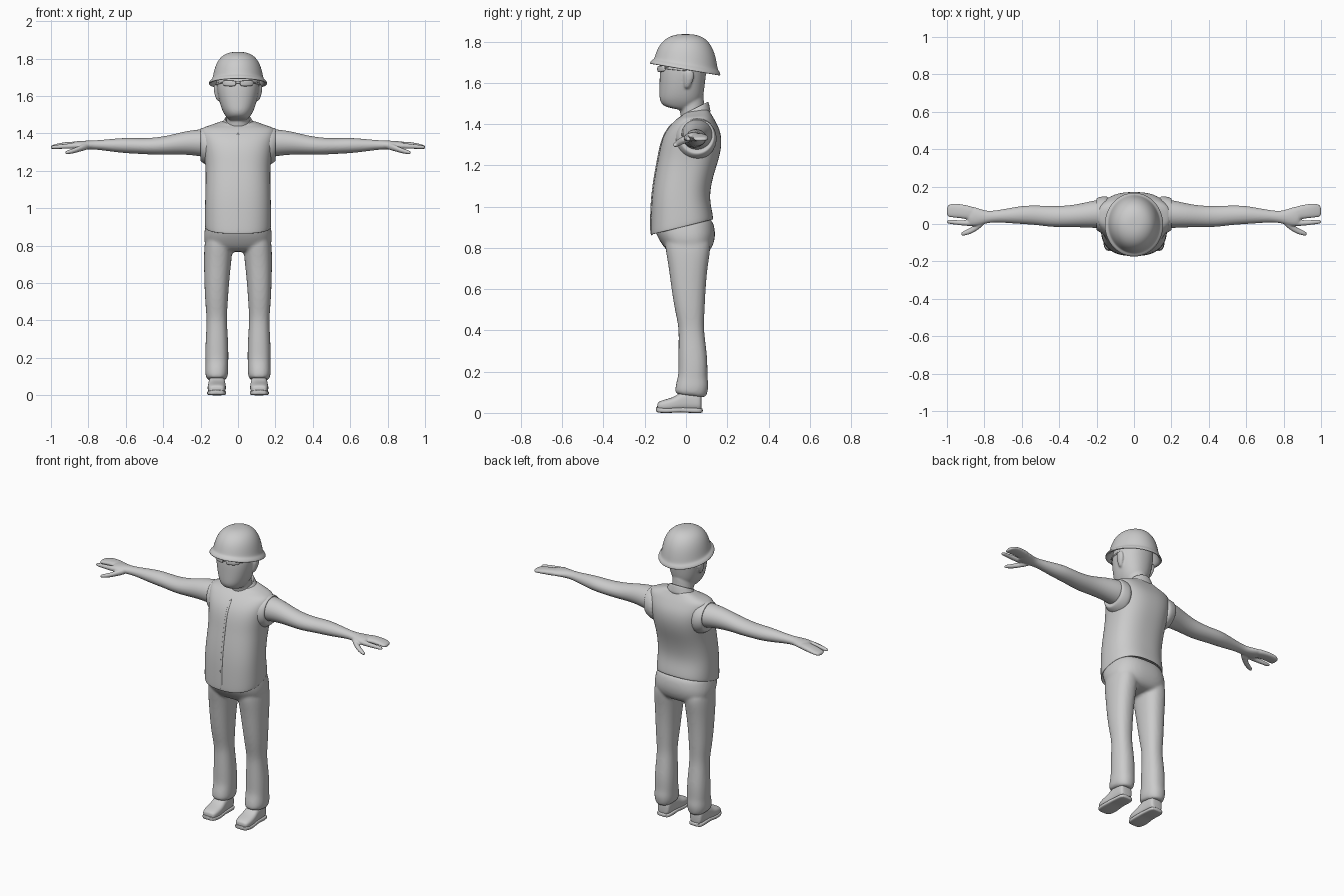
import bpy, bmesh
from math import cos, sin, pi


def se(t, p):
    """Superellipse coordinates for angle t."""
    c, s = cos(t), sin(t)
    return (abs(c) ** (2 / p) * (1 if c > 0 else -1),
            abs(s) ** (2 / p) * (1 if s > 0 else -1))


def loft(name, axis, rings, p=2.0, side=1, n=24, sub=2):
    """Loft rings of (position, centre a, centre b, radius a, radius b, tilt)."""
    bm = bmesh.new()
    loops = []
    for r in rings:
        pos, ca, cb, ra, rb = r[:5]
        tilt = r[5] if len(r) > 5 else 0
        loop = []
        for i in range(n):
            u, v = se(2 * pi * (i + 0.5) / n, p)
            a, b, h = ca + ra * u, cb + rb * v, pos + tilt * rb * v
            x, y, z = {'X': (h, a, b), 'Y': (a, h, b), 'Z': (a, b, h)}[axis]
            loop.append(bm.verts.new((x * side, y, z)))
        loops.append(loop)
    for l0, l1 in zip(loops, loops[1:]):
        for i in range(n):
            j = (i + 1) % n
            bm.faces.new((l0[i], l0[j], l1[j], l1[i]))
    bm.faces.new(loops[0])
    bm.faces.new(loops[-1])
    bmesh.ops.recalc_face_normals(bm, faces=bm.faces)
    for f in bm.faces:
        f.smooth = True
    me = bpy.data.meshes.new(name)
    bm.to_mesh(me)
    bm.free()
    ob = bpy.data.objects.new(name, me)
    bpy.context.collection.objects.link(ob)
    m = ob.modifiers.new("Subdivision", 'SUBSURF')
    m.levels = m.render_levels = sub
    return ob


def fuse(name, parts, voxel, smooth):
    """Join parts and blend them into one smooth skin."""
    bpy.ops.object.select_all(action='DESELECT')
    for o in parts:
        o.select_set(True)
    bpy.context.view_layer.objects.active = parts[0]
    bpy.ops.object.convert(target='MESH')
    bpy.ops.object.join()
    ob = bpy.context.view_layer.objects.active
    ob.name = name
    m = ob.modifiers.new("Remesh", 'REMESH')
    m.mode, m.voxel_size, m.use_smooth_shade = 'VOXEL', voxel, True
    s = ob.modifiers.new("Smooth", 'SMOOTH')
    s.factor, s.iterations = 0.5, smooth
    return ob


# Vest body with slanted hem and rounded shoulders
loft("vest", 'Z', [
    (0.925, 0, -0.02, 0.160, 0.135, 0.24), (0.896, 0, -0.02, 0.174, 0.149, 0.25),
    (0.903, 0, -0.02, 0.178, 0.153, 0.25), (0.96, 0, -0.022, 0.178, 0.149, 0.12),
    (1.05, 0, -0.027, 0.176, 0.139), (1.15, 0, -0.010, 0.173, 0.142),
    (1.23, 0, 0.012, 0.174, 0.148), (1.30, 0, 0.025, 0.184, 0.149),
    (1.36, 0, 0.033, 0.194, 0.136), (1.405, 0, 0.040, 0.202, 0.108),
    (1.432, 0, 0.048, 0.195, 0.085), (1.448, 0, 0.050, 0.13, 0.068, 0.1),
    (1.47, 0, 0.05, 0.075, 0.055, 0.2)], p=2.5, n=32)

# Front closure strip
loft("vest_placket", 'Z', [
    (0.858, 0, -0.166, 0.008, 0.007), (0.90, 0, -0.169, 0.008, 0.006),
    (0.98, 0, -0.168, 0.007, 0.006), (1.06, 0, -0.163, 0.007, 0.006),
    (1.15, 0, -0.150, 0.007, 0.006), (1.23, 0, -0.135, 0.007, 0.006),
    (1.30, 0, -0.122, 0.007, 0.006), (1.36, 0, -0.100, 0.007, 0.006),
    (1.405, 0, -0.066, 0.007, 0.006)], n=8)

# Collar, higher at the nape
loft("collar", 'Z', [
    (1.415, 0, 0.040, 0.115, 0.085, 0.3), (1.445, 0, 0.042, 0.090, 0.075, 0.4),
    (1.472, 0, 0.044, 0.074, 0.067, 0.48), (1.480, 0, 0.044, 0.069, 0.062, 0.5),
    (1.470, 0, 0.042, 0.064, 0.057, 0.5), (1.43, 0, 0.042, 0.062, 0.054, 0.4)])

# Head, neck and ears
head = [
    loft("skull", 'Z', [
        (1.472, 0, -0.048, 0.040, 0.045, -0.2), (1.480, 0, -0.048, 0.056, 0.068, -0.2),
        (1.505, 0, -0.030, 0.076, 0.098, -0.1), (1.54, 0, -0.022, 0.092, 0.108),
        (1.60, 0, -0.018, 0.108, 0.111), (1.66, 0, -0.014, 0.117, 0.114),
        (1.72, 0, -0.004, 0.115, 0.112), (1.77, 0, 0, 0.08, 0.08)], p=2.2),
    loft("neck", 'Z', [
        (1.38, 0, 0.045, 0.066, 0.06), (1.45, 0, 0.032, 0.062, 0.060),
        (1.52, 0, 0.022, 0.064, 0.064), (1.58, 0, 0.01, 0.07, 0.075)])]
for s in (1, -1):
    head.append(loft("ear", 'Z', [
        (1.57, 0.104, 0.004, 0.006, 0.010), (1.59, 0.108, 0.008, 0.013, 0.018),
        (1.62, 0.115, 0.014, 0.014, 0.027), (1.65, 0.118, 0.014, 0.014, 0.027),
        (1.665, 0.117, 0.014, 0.008, 0.014)], side=s, n=12))
fuse("head", head, 0.006, 4)

# Safety glasses under the brim
for s in (1, -1):
    loft("glasses_lens", 'X', [
        (0.010, -0.133, 1.668, 0.006, 0.010), (0.018, -0.133, 1.667, 0.008, 0.016),
        (0.055, -0.124, 1.667, 0.008, 0.016), (0.078, -0.108, 1.669, 0.008, 0.014),
        (0.083, -0.103, 1.670, 0.005, 0.009)], p=3, side=s, n=12)
    loft("glasses_temple", 'Y', [
        (-0.108, 0.083, 1.672, 0.006, 0.006), (-0.06, 0.109, 1.668, 0.005, 0.006),
        (0.01, 0.121, 1.660, 0.005, 0.006)], side=s, n=8)
loft("glasses_bridge", 'X', [(x, -0.134, 1.672, 0.005, 0.006)
                             for x in (-0.016, 0, 0.016)], n=8)

# Hard hat: dome, flared brim and hollow underside
loft("hard_hat", 'Z', [
    (1.836, 0, -0.002, 0.025, 0.028), (1.829, 0, -0.002, 0.060, 0.068),
    (1.807, 0, -0.002, 0.096, 0.107), (1.765, 0, 0.000, 0.121, 0.136, -0.05),
    (1.715, 0, 0.000, 0.133, 0.150, -0.12), (1.690, 0, -0.001, 0.138, 0.155, -0.16),
    (1.682, 0, -0.002, 0.148, 0.165, -0.17), (1.670, 0, -0.004, 0.158, 0.172, -0.17),
    (1.661, 0, -0.004, 0.157, 0.171, -0.17), (1.666, 0, -0.002, 0.140, 0.157, -0.17),
    (1.685, 0, 0, 0.130, 0.146, -0.15), (1.73, 0, 0, 0.122, 0.136, -0.1),
    (1.78, 0, 0, 0.10, 0.11)], n=32)

# Trousers: hips blended with both legs
trousers = [loft("hips", 'Z', [
    (0.96, 0, -0.015, 0.160, 0.130), (0.91, 0, -0.010, 0.174, 0.148),
    (0.86, 0, 0.000, 0.183, 0.143), (0.82, 0, 0.008, 0.181, 0.127),
    (0.785, 0, 0.012, 0.165, 0.105), (0.765, 0, 0.012, 0.13, 0.07)], p=2.5, n=32)]
for s in (1, -1):
    trousers.append(loft("leg", 'Z', [
        (0.87, 0.095, 0.004, 0.075, 0.11), (0.80, 0.104, 0.010, 0.077, 0.112),
        (0.72, 0.109, 0.010, 0.074, 0.096), (0.60, 0.114, 0.012, 0.066, 0.083),
        (0.50, 0.115, 0.018, 0.061, 0.073), (0.42, 0.114, 0.025, 0.054, 0.061),
        (0.36, 0.113, 0.028, 0.056, 0.064), (0.26, 0.113, 0.034, 0.062, 0.071),
        (0.19, 0.113, 0.034, 0.062, 0.070), (0.165, 0.113, 0.031, 0.061, 0.074),
        (0.135, 0.114, 0.030, 0.062, 0.080), (0.105, 0.114, 0.026, 0.061, 0.080),
        (0.085, 0.114, 0.024, 0.052, 0.074, -0.12),
        (0.082, 0.114, 0.024, 0.04, 0.06, -0.12)], p=2.3, side=s))
fuse("trousers", trousers, 0.009, 4)

for s in (1, -1):
    # Shoe upper and flat sole
    loft("shoe", 'Y', [
        (-0.140, 0.114, 0.030, 0.028, 0.015), (-0.130, 0.114, 0.034, 0.043, 0.023),
        (-0.090, 0.114, 0.038, 0.050, 0.030), (-0.050, 0.113, 0.044, 0.048, 0.036),
        (-0.020, 0.113, 0.058, 0.045, 0.050), (0.030, 0.113, 0.060, 0.043, 0.052),
        (0.066, 0.113, 0.055, 0.042, 0.047), (0.076, 0.113, 0.05, 0.030, 0.036)],
        p=2.7, side=s)
    loft("shoe_sole", 'Y', [
        (-0.146, 0.114, 0.018, 0.026, 0.012), (-0.134, 0.114, 0.013, 0.046, 0.013),
        (-0.080, 0.114, 0.011, 0.054, 0.012), (-0.025, 0.113, 0.016, 0.046, 0.012),
        (0.010, 0.113, 0.013, 0.046, 0.013), (0.070, 0.113, 0.011, 0.046, 0.012),
        (0.082, 0.113, 0.012, 0.028, 0.010)], p=4, side=s)

    # Armhole edge of the vest
    loft("vest_armhole", 'X', [
        (0.120, 0.045, 1.325, 0.105, 0.105), (0.165, 0.048, 1.330, 0.102, 0.103),
        (0.196, 0.052, 1.338, 0.090, 0.092), (0.204, 0.053, 1.342, 0.081, 0.084),
        (0.196, 0.053, 1.342, 0.070, 0.072)], side=s)

    # Arm, palm and fingers
    arm = [
        loft("arm", 'X', [
            (0.13, 0.054, 1.345, 0.08, 0.08), (0.20, 0.054, 1.350, 0.076, 0.073),
            (0.28, 0.046, 1.350, 0.064, 0.063), (0.36, 0.040, 1.339, 0.057, 0.052),
            (0.44, 0.040, 1.331, 0.057, 0.046), (0.52, 0.047, 1.332, 0.052, 0.042),
            (0.59, 0.049, 1.335, 0.050, 0.042), (0.66, 0.045, 1.336, 0.041, 0.036),
            (0.74, 0.041, 1.338, 0.031, 0.026), (0.79, 0.036, 1.338, 0.032, 0.024),
            (0.84, 0.038, 1.338, 0.050, 0.022), (0.875, 0.042, 1.337, 0.054, 0.020),
            (0.89, 0.042, 1.337, 0.040, 0.014)], side=s),
        loft("finger_group", 'X', [
            (0.84, 0.055, 1.338, 0.034, 0.019), (0.90, 0.064, 1.338, 0.038, 0.018),
            (0.95, 0.072, 1.335, 0.039, 0.015), (0.985, 0.072, 1.328, 0.037, 0.012),
            (1.002, 0.068, 1.325, 0.026, 0.009)], p=2.4, side=s, n=16),
        loft("index_finger", 'X', [
            (0.83, 0.010, 1.336, 0.020, 0.018), (0.88, 0.003, 1.333, 0.016, 0.016),
            (0.94, 0.007, 1.330, 0.013, 0.013), (0.99, 0.012, 1.326, 0.012, 0.011),
            (1.002, 0.013, 1.325, 0.008, 0.007)], side=s, n=12),
        loft("thumb", 'X', [
            (0.79, 0.022, 1.334, 0.016, 0.018), (0.83, -0.008, 1.325, 0.022, 0.019),
            (0.87, -0.036, 1.309, 0.018, 0.015), (0.91, -0.050, 1.299, 0.014, 0.012),
            (0.926, -0.054, 1.296, 0.008, 0.007)], side=s, n=12)]
    fuse("arm_left" if s > 0 else "arm_right", arm, 0.005, 3)
